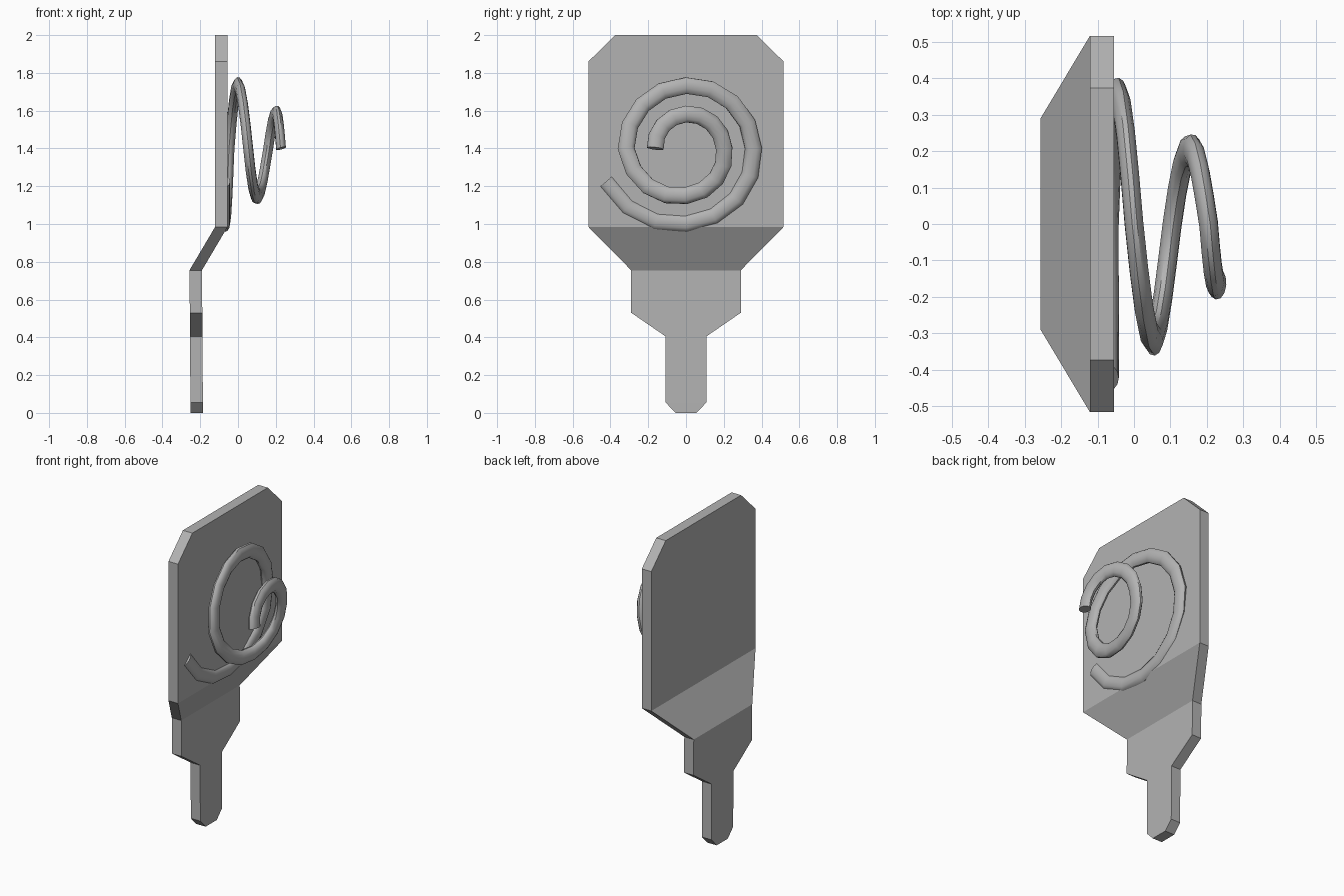
import bpy, bmesh, math

cube = bpy.data.objects.get("Cube")
if cube:
    bpy.data.objects.remove(cube, do_unlink=True)

grey = bpy.data.materials.new("plain_grey")
grey.use_nodes = True
colour = (0.45, 0.45, 0.45, 1.0)
grey.diffuse_color = colour
grey.node_tree.nodes["Principled BSDF"].inputs["Base Color"].default_value = colour

# Bent plate: rows of (z, half width, back x), all of one thickness
THICK = 0.066
rows = [(0, 0.055, -0.252), (0.055, 0.108, -0.252), (0.405, 0.108, -0.254),
        (0.53, 0.29, -0.255), (0.755, 0.29, -0.257), (0.985, 0.517, -0.121),
        (1.86, 0.517, -0.121), (2.0, 0.374, -0.121)]
bm = bmesh.new()
loops = [[bm.verts.new(p) for p in ((x, -w, z), (x + THICK, -w, z),
                                    (x + THICK, w, z), (x, w, z))]
         for z, w, x in rows]
for a, b in zip(loops, loops[1:]):
    for i in range(4):
        j = (i + 1) % 4
        bm.faces.new((a[i], a[j], b[j], b[i]))
bm.faces.new(loops[0][::-1])
bm.faces.new(loops[-1])
bmesh.ops.recalc_face_normals(bm, faces=bm.faces)
mesh = bpy.data.meshes.new("bent_plate")
bm.to_mesh(mesh)
bm.free()
mesh.materials.append(grey)
plate = bpy.data.objects.new("bent_plate", mesh)
bpy.context.collection.objects.link(plate)

# Spiral path keys: (angle in degrees, radius, x)
keys = [(202.5, 0.458, -0.068), (270, 0.397, -0.068), (360, 0.357, -0.045),
        (450, 0.333, 0.0), (540, 0.317, 0.054), (630, 0.25, 0.105),
        (720, 0.202, 0.16), (810, 0.182, 0.205), (900, 0.163, 0.228)]


def sample(angle):
    for (a0, r0, x0), (a1, r1, x1) in zip(keys, keys[1:]):
        if angle <= a1:
            t = (angle - a0) / (a1 - a0)
            return r0 + (r1 - r0) * t, x0 + (x1 - x0) * t


# Spiral coil: a round tube flattened along x
SQUASH = 0.58
curve = bpy.data.curves.new("spiral_coil", "CURVE")
curve.dimensions = "3D"
curve.bevel_depth = 0.045
curve.bevel_resolution = 4
curve.use_fill_caps = True
spline = curve.splines.new("POLY")
spline.points.add(31)
for i, point in enumerate(spline.points):
    angle = 202.5 + 22.5 * i
    r, x = sample(angle)
    a = math.radians(angle)
    point.co = (x / SQUASH, r * math.cos(a), 1.4 + r * math.sin(a), 1)
curve.materials.append(grey)
coil = bpy.data.objects.new("spiral_coil", curve)
coil.scale.x = SQUASH
bpy.context.collection.objects.link(coil)

# Turn the tube into a smooth mesh with crisp ends
bpy.ops.object.select_all(action="DESELECT")
coil.select_set(True)
bpy.context.view_layer.objects.active = coil
bpy.ops.object.convert(target="MESH")
bpy.ops.object.transform_apply(location=False, rotation=False, scale=True)
bpy.ops.object.shade_smooth_by_angle(angle=math.radians(40))
